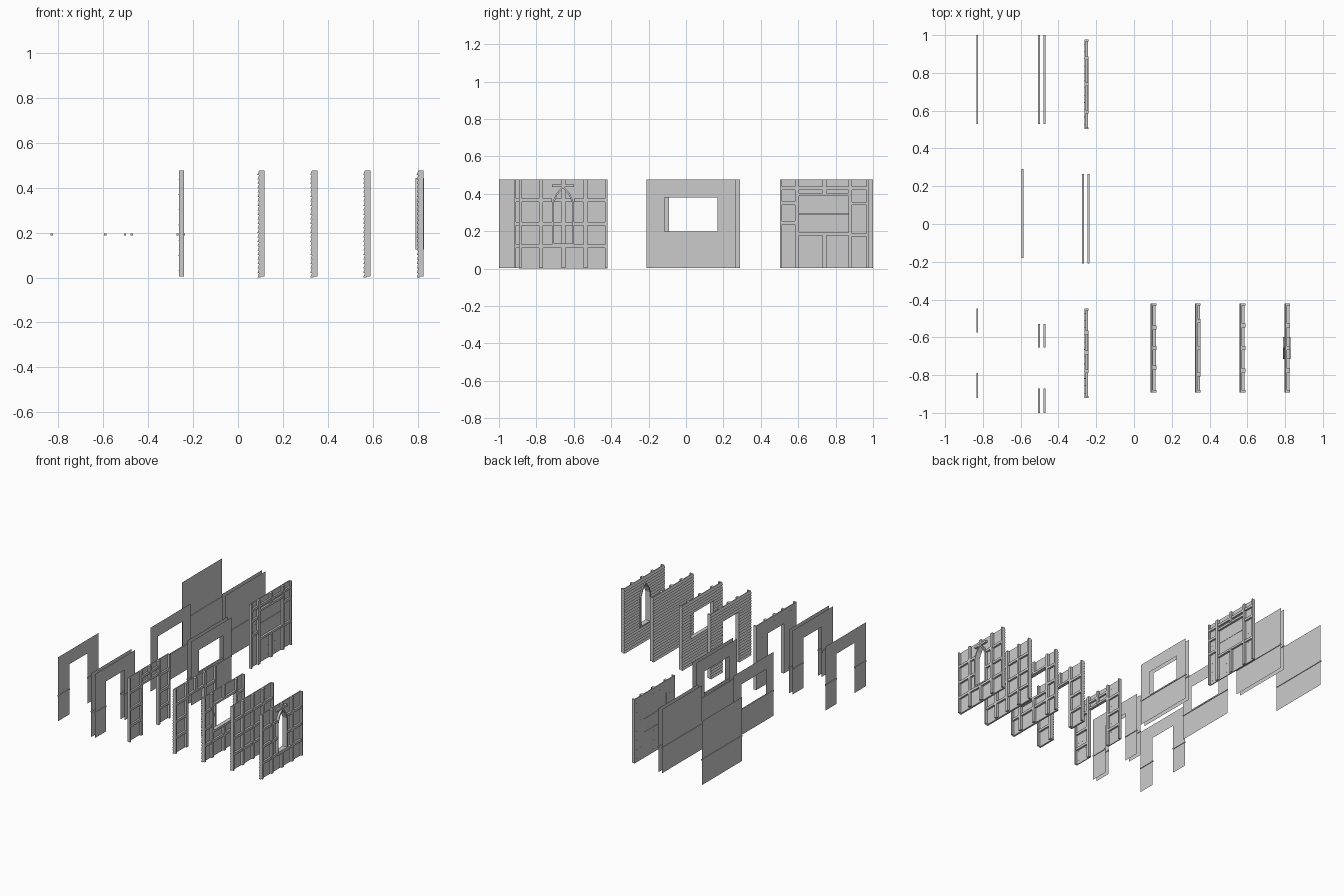
import bpy, bmesh

if "Cube" in bpy.data.objects:
    bpy.data.objects.remove(bpy.data.objects["Cube"])

Z0, Z1 = 0.004, 0.477


def finish(name, bm):
    bmesh.ops.recalc_face_normals(bm, faces=bm.faces)
    me = bpy.data.meshes.new(name)
    bm.to_mesh(me)
    bm.free()
    ob = bpy.data.objects.new(name, me)
    bpy.context.collection.objects.link(ob)
    return ob


def box(bm, x0, x1, y0, y1, z0, z1):
    vs = bmesh.ops.create_cube(bm, size=1)["verts"]
    for v in vs:
        v.co = (x0 if v.co.x < 0 else x1,
                y0 if v.co.y < 0 else y1,
                z0 if v.co.z < 0 else z1)


def prism(name, pts, place, a, b):
    """Extrude a 2D outline from a to b; place(p, q, t) gives the 3D point."""
    bm = bmesh.new()
    lo = [bm.verts.new(place(p, q, a)) for p, q in pts]
    hi = [bm.verts.new(place(p, q, b)) for p, q in pts]
    n = len(pts)
    bm.faces.new(lo)
    bm.faces.new(hi[::-1])
    for i in range(n):
        j = (i + 1) % n
        bm.faces.new((lo[i], lo[j], hi[j], hi[i]))
    return finish(name, bm)


def on_x(p, q, t):
    return (t, p, q)


def cut(ob, outline, x):
    """Cut an opening through a sheet and bake the result."""
    cutter = prism("opening_cutter", outline, on_x, x - 0.06, x + 0.06)
    cutter.hide_render = True
    m = ob.modifiers.new("opening", 'BOOLEAN')
    m.operation, m.solver, m.object = 'DIFFERENCE', 'EXACT', cutter
    dg = bpy.context.evaluated_depsgraph_get()
    me = bpy.data.meshes.new_from_object(ob.evaluated_get(dg))
    ob.modifiers.clear()
    ob.data = me
    bpy.data.objects.remove(cutter)


def rect(y0, y1, z0, z1):
    return [(y0, z0), (y1, z0), (y1, z1), (y0, z1)]


# Thin plaster sheets with a chair rail
def sheet(name, x, y0, y1, hole=None):
    bm = bmesh.new()
    ys, zs = [y0, y1], [Z0, Z1]
    if hole:
        ys = [y0, hole[0], hole[1], y1]
        zs = [Z0] + [z for z in hole[2:] if z > Z0] + [Z1]
    for i in range(len(ys) - 1):
        for j in range(len(zs) - 1):
            if hole and i == 1 and zs[j] < hole[3] and zs[j + 1] > hole[2]:
                continue
            q = rect(ys[i], ys[i + 1], zs[j], zs[j + 1])
            bm.faces.new([bm.verts.new((x, y, z)) for y, z in q])
    bmesh.ops.remove_doubles(bm, verts=bm.verts, dist=1e-5)
    finish(name, bm)
    bm = bmesh.new()
    door = hole and hole[2] <= Z0
    for a, b in ([(y0, hole[0]), (hole[1], y1)] if door else [(y0, y1)]):
        box(bm, x - 0.005, x + 0.005, a, b, 0.187, 0.196)
    finish(name + "_rail", bm)


sheet("single_wall", -0.83, 0.53, 1.0)
sheet("single_door_wall", -0.83, -0.92, -0.447, (-0.79, -0.574, 0, 0.375))
sheet("single_window_wall", -0.591, -0.18, 0.29, (-0.09, 0.195, 0.198, 0.38))
for side, dx in (("left", -0.015), ("right", 0.015)):
    sheet("double_wall_" + side, -0.488 + dx, 0.53, 1.0)
    sheet("double_door_wall_" + side, -0.488 + dx, -1.0, -0.53,
          (-0.87, -0.655, 0, 0.375))
    sheet("double_window_wall_" + side, -0.255 + dx, -0.21, 0.265,
          (-0.115, 0.168, 0.198, 0.38))


# Studs and blocking, broken around the opening
def framing(name, x0, x1, posts, blocks, hole=None):
    bm = bmesh.new()
    for a, b in posts:
        if hole and b > hole[0] + 0.001 and a < hole[1] - 0.001:
            if hole[2] > 0.02:
                box(bm, x0, x1, a, b, Z0, hole[2] - 0.01)
            box(bm, x0, x1, a, b, hole[3] + 0.01, Z1)
        else:
            box(bm, x0, x1, a, b, Z0, Z1)
    ps = sorted(posts)
    for i in range(len(ps) - 1):
        a, b = ps[i][1], ps[i + 1][0]
        for z in blocks[i]:
            if hole and hole[2] - 0.01 < z < hole[3] + 0.01:
                if b > hole[0] + 0.001 and a < hole[1] - 0.001:
                    # stop at the opening when it only part fills the bay
                    if a < hole[0] - 0.01:
                        box(bm, x0, x1 - 0.003, a, hole[0], z - 0.009, z + 0.009)
                    if b > hole[1] + 0.01:
                        box(bm, x0, x1 - 0.003, hole[1], b, z - 0.009, z + 0.009)
                    continue
            box(bm, x0, x1 - 0.003, a, b, z - 0.009, z + 0.009)
    # header and sill
    if hole:
        box(bm, x0, x1 - 0.002, hole[0], hole[1], hole[3], hole[3] + 0.016)
        if hole[2] > 0.02:
            box(bm, x0, x1 - 0.002, hole[0], hole[1], hole[2] - 0.016, hole[2])
    finish(name, bm)


# Clapboard walls with studs behind
YA, YB = -0.892, -0.42


def siding(name, x, inner, outline=None, hole=None):
    n = 24
    h = Z1 / n
    prof = [(x + 0.014, 0.0)]
    for i in range(n):
        prof += [(x, i * h + 0.0005), (x + 0.007, (i + 1) * h)]
    prof.append((x + 0.014, Z1))
    ob = prism(name + "_siding", prof, lambda p, q, t: (p, t, q), YA, YB)
    if outline:
        cut(ob, outline, x)
    posts = [(YA, YA + 0.012), *inner, (YB - 0.012, YB)]
    framing(name + "_studs", x + 0.0135, x + 0.031, posts,
            [[0.12, 0.24, 0.366]] * (len(posts) - 1), hole)


siding("clapboard_door", 0.087,
       [(-0.770, -0.749), (-0.666, -0.645), (-0.558, -0.537)],
       rect(-0.749, -0.558, -0.05, 0.372), (-0.749, -0.558, 0, 0.372))
siding("clapboard_window", 0.322,
       [(-0.808, -0.787), (-0.666, -0.645), (-0.523, -0.502)],
       rect(-0.787, -0.523, 0.2, 0.38), (-0.787, -0.523, 0.2, 0.38))
thirds = [(-0.785, -0.764), (-0.666, -0.645), (-0.547, -0.526)]
siding("clapboard_solid", 0.558, thirds)


# Pointed window with a deep lining
def arch(w, z0, zs, zt):
    c = -0.657
    return [(c - w, z0), (c + w, z0), (c + w, zs), (c + w * 0.62, zs + (zt - zs) * 0.55),
            (c, zt), (c - w * 0.62, zs + (zt - zs) * 0.55), (c - w, zs)]


outer, inner = arch(0.059, 0.125, 0.352, 0.443), arch(0.05, 0.135, 0.349, 0.43)
siding("clapboard_arch", 0.796, thirds, outer, (-0.716, -0.598, 0.125, 0.435))
lining = prism("arch_window_frame", outer, on_x, 0.790, 0.828)
cut(lining, inner, 0.81)


# Nailed board walls
def boarded(name, y0, y1, hole, posts, blocks):
    xa, xb, xc = -0.263, -0.256, -0.240
    ob = prism(name + "_boards", rect(y0, y1, Z0, Z1), on_x, xa, xb)
    cut(ob, rect(hole[0], hole[1], hole[2] if hole[2] > 0 else -0.05, hole[3]), xa)
    framing(name + "_studs", xb - 0.0005, xc, posts, blocks, hole)
    bm = bmesh.new()
    for r in range(7):
        z = 0.03 + r * 0.068
        for k in range(12):
            y = y0 + 0.025 + k * (y1 - y0 - 0.05) / 11
            if hole[0] - 0.01 < y < hole[1] + 0.01 and hole[2] - 0.01 < z < hole[3] + 0.01:
                continue
            box(bm, xa - 0.001, xb + 0.001, y - 0.0015, y + 0.0015, z - 0.0015, z + 0.0015)
    finish(name + "_nails", bm)


boarded("boarded_window", 0.503, 0.976, (0.604, 0.868, 0.193, 0.388),
        [(0.503, 0.512), (0.584, 0.604), (0.73, 0.75), (0.868, 0.888), (0.966, 0.976)],
        [[0.245, 0.35, 0.43], [0.43], [0.43], [0.18, 0.348, 0.43]])
boarded("boarded_door", -0.92, -0.447, (-0.77, -0.584, 0, 0.372),
        [(-0.92, -0.91), (-0.79, -0.77), (-0.69, -0.67), (-0.584, -0.564), (-0.457, -0.447)],
        [[0.12, 0.24, 0.366], [0.43], [0.43], [0.12, 0.24, 0.366]])

# Two boards closing the window opening
bm = bmesh.new()
for a, b in ((0.193, 0.29), (0.292, 0.388)):
    box(bm, -0.261, -0.257, 0.604, 0.868, a, b)
finish("window_cover", bm)
